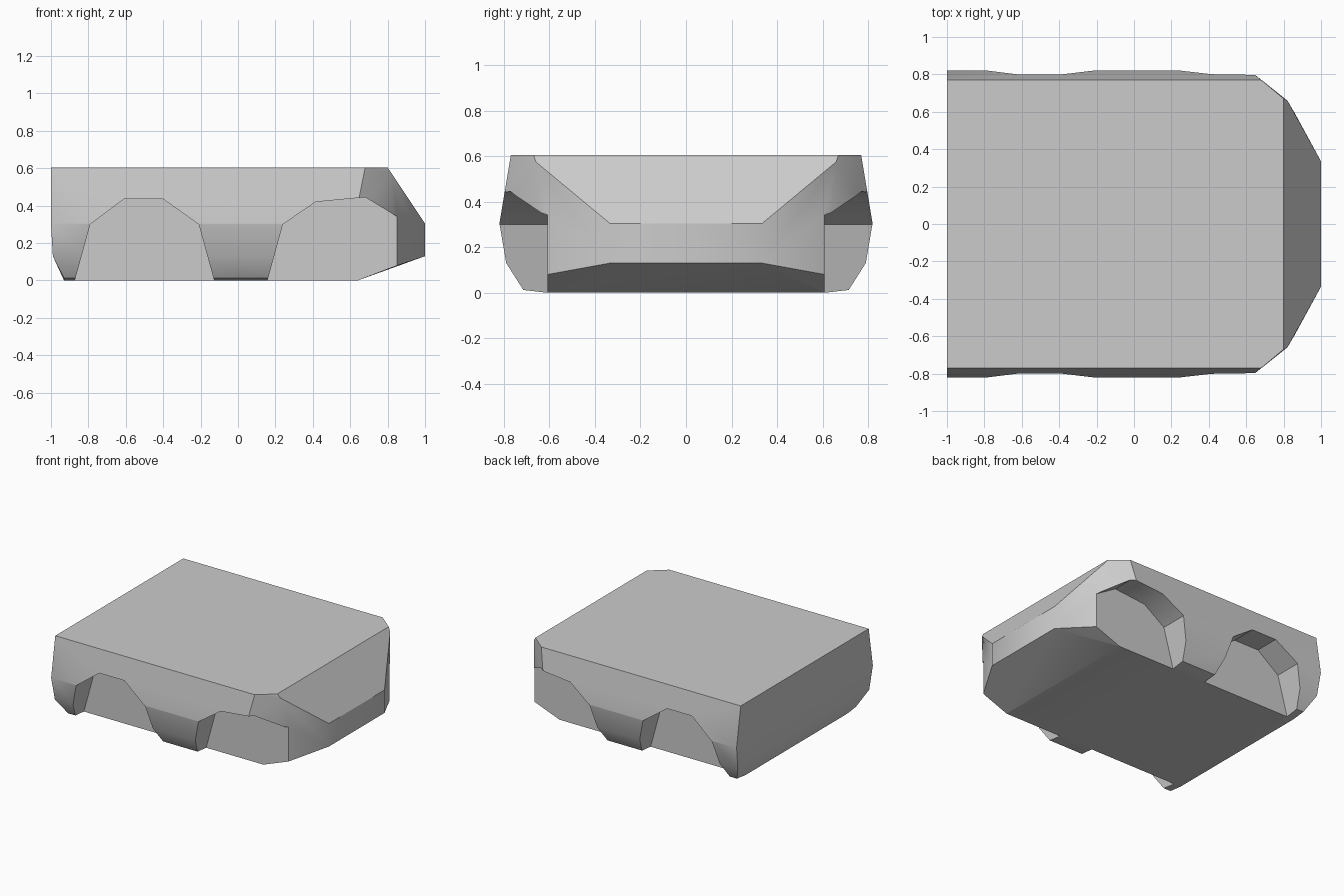
import bpy, bmesh, math

cube = bpy.data.objects.get("Cube")
if cube:
    bpy.data.objects.remove(cube, do_unlink=True)

grey = bpy.data.materials.new("plain grey")
grey.use_nodes = True
colour = (0.6, 0.6, 0.6, 1)
grey.diffuse_color = colour
grey.node_tree.nodes["Principled BSDF"].inputs["Base Color"].default_value = colour


def hull(name, points):
    """Solid stretched over the points, with flat areas merged."""
    bm = bmesh.new()
    for p in points:
        bm.verts.new(p)
    res = bmesh.ops.convex_hull(bm, input=bm.verts)
    loose = {v for v in res["geom_interior"] if isinstance(v, bmesh.types.BMVert)}
    bmesh.ops.delete(bm, geom=list(loose), context="VERTS")
    bmesh.ops.dissolve_limit(bm, angle_limit=math.radians(1.5), verts=bm.verts, edges=bm.edges)
    bmesh.ops.recalc_face_normals(bm, faces=bm.faces)
    mesh = bpy.data.meshes.new(name)
    bm.to_mesh(mesh)
    bm.free()
    mesh.materials.append(grey)
    ob = bpy.data.objects.new(name, mesh)
    bpy.context.collection.objects.link(ob)
    return ob


# Body half: tail, sill and nose corners, mirrored across y
half = [
    # tail
    (-1, 0.77, 0.605), (-1, 0.82, 0.305), (-0.99, 0.79, 0.13),
    (-0.93, 0.715, 0.012), (-0.93, 0.61, 0),
    # sill and shoulder
    (0.62, 0.82, 0.305), (0.25, 0.79, 0.13), (0.16, 0.715, 0.012), (0.68, 0.77, 0.605),
    # nose
    (0.8, 0.67, 0.605), (0.82, 0.66, 0.575), (0.85, 0.61, 0.34), (0.85, 0.61, 0.08),
    (1, 0.335, 0.305), (1, 0.335, 0.13), (0.64, 0.61, 0),
]
body = hull("car_body", [(x, s * y, z) for x, y, z in half for s in (1, -1)])

# Wheel wells: outlines in side view, cut outward from the inner wall
rear_arch = [(-0.9, -0.1), (-0.79, 0.3), (-0.61, 0.435), (-0.4, 0.435), (-0.21, 0.3), (-0.1, -0.1)]
front_arch = [(0.13, -0.1), (0.24, 0.3), (0.415, 0.42), (0.68, 0.445), (0.85, 0.34),
              (1.1, 0.19), (1.1, -0.1)]
for arch in (rear_arch, front_arch):
    for side in (1, -1):
        cutter = hull("wheel_well_cutter", [(x, side * y, z) for x, z in arch for y in (0.608, 1)])
        cutter.hide_render = True
        mod = body.modifiers.new("wheel_well", "BOOLEAN")
        mod.operation = "DIFFERENCE"
        mod.solver = "EXACT"
        mod.object = cutter
        bpy.context.view_layer.objects.active = body
        bpy.ops.object.modifier_apply(modifier=mod.name)
        bpy.data.objects.remove(cutter, do_unlink=True)

# Soft shading on shallow creases only
bpy.ops.object.select_all(action="DESELECT")
body.select_set(True)
bpy.context.view_layer.objects.active = body
bpy.ops.object.shade_smooth_by_angle(angle=math.radians(30))
